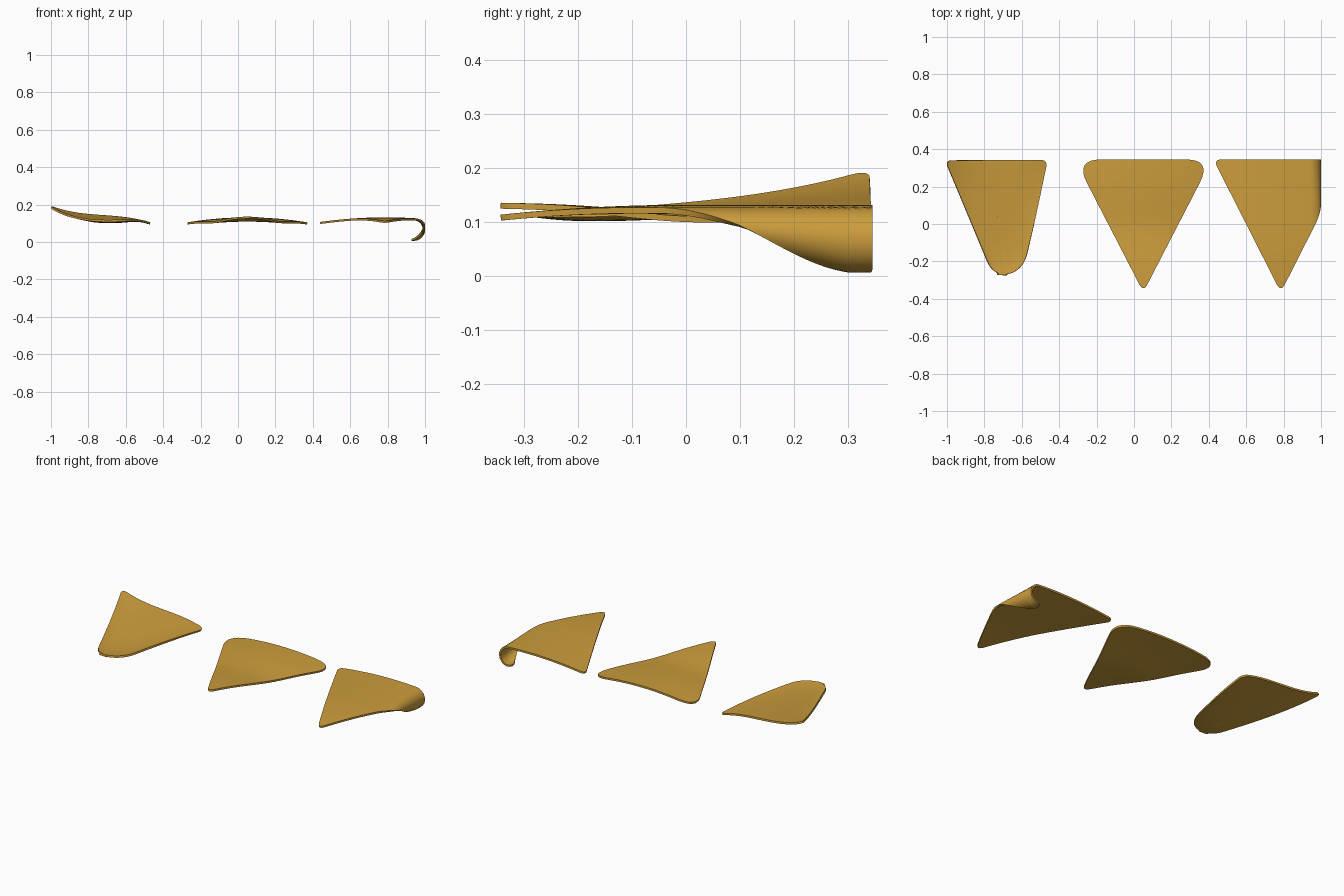
import bpy, math
from mathutils import Vector

if "Cube" in bpy.data.objects:
    bpy.data.objects.remove(bpy.data.objects["Cube"])

gold = bpy.data.materials.new("toasted corn")
gold.diffuse_color = (0.60, 0.335, 0.045, 1)
gold.use_nodes = True
gold.node_tree.nodes["Principled BSDF"].inputs["Base Color"].default_value = gold.diffuse_color


def outline(corners, step=0.018):
    """Round each (x, y, trim) corner with a small curve and subdivide the edges."""
    pts = []
    n = len(corners)
    for i in range(n):
        p = Vector(corners[i][:2])
        a = Vector(corners[i - 1][:2]) - p
        b = Vector(corners[(i + 1) % n][:2]) - p
        t = corners[i][2]
        s, e = p + a.normalized() * t, p + b.normalized() * t
        for k in range(9):
            f = k / 8
            pts.append(s * (1 - f) ** 2 + p * 2 * f * (1 - f) + e * f * f)
        q = Vector(corners[(i + 1) % n][:2])
        nxt = q + (p - q).normalized() * corners[(i + 1) % n][2]
        m = max(1, int((nxt - e).length / step))
        pts += [e.lerp(nxt, k / m) for k in range(1, m)]
    return pts


def chip(name, corners, shape, rings=26, thick=0.011):
    """Fill the outline with shrinking rings, bend it with shape(), add thickness."""
    edge = outline(corners)
    n = len(edge)
    c = sum(edge, Vector((0, 0))) / n
    verts = [shape(c.x, c.y, 0)]
    for r in range(1, rings + 1):
        f = r / rings
        for p in edge:
            q = c.lerp(p, f)
            verts.append(shape(q.x, q.y, f))
    faces = []
    for i in range(n):
        j = (i + 1) % n
        faces.append((0, 1 + j, 1 + i))
        for r in range(rings - 1):
            a, b = 1 + r * n, 1 + (r + 1) * n
            faces.append((a + i, a + j, b + j, b + i))
    # outlines run clockwise, so flip to face upward
    faces = [f if k % rings == 0 else f[::1] for k, f in enumerate(faces)]
    me = bpy.data.meshes.new(name)
    me.from_pydata(verts, [], faces)
    me.materials.append(gold)
    ob = bpy.data.objects.new(name, me)
    bpy.context.collection.objects.link(ob)
    import bmesh
    bm = bmesh.new()
    bm.from_mesh(me)
    bmesh.ops.recalc_face_normals(bm, faces=bm.faces)
    if sum(f.normal.z * f.calc_area() for f in bm.faces) < 0:
        bmesh.ops.reverse_faces(bm, faces=bm.faces)
    bm.to_mesh(me)
    bm.free()
    mod = ob.modifiers.new("thickness", 'SOLIDIFY')
    mod.thickness = thick
    mod.offset = 0
    bpy.ops.object.select_all(action='DESELECT')
    ob.select_set(True)
    bpy.context.view_layer.objects.active = ob
    bpy.ops.object.modifier_apply(modifier=mod.name)
    bpy.ops.object.shade_smooth_by_angle(angle=math.radians(50))


# scooped chip: raised back corner, shallow bowl at the rounded tip
def scoop(x, y, f):
    v = min(1, max(0, (y + 0.275) / 0.615))
    u = (-0.47 - x) / 0.53
    e = 0.003 + 0.18 * u - 0.30 * u * u + 0.21 * u ** 3
    return (x, y, 0.095 + v * e + 0.018 * f ** 4 * (1 - v))


# gently arched chip with a lifted tip
def arch(x, y, f):
    return (x, y, 0.126 - 0.26 * (x - 0.05) ** 2
            - 0.012 * math.exp(-((y + 0.02) / 0.16) ** 2) + 0.004 * max(0, -y / 0.34))


# arched chip whose back right corner curls under
def curl(x, y, f):
    z = 0.126 - 0.20 * (min(x, 0.94) - 0.79) ** 2 - 0.018 * max(0, -y / 0.34) ** 2
    s, r = x - 0.94, 0.055
    if s > 0:
        amount = 0.6 + 0.4 * min(1, max(0, (y - 0.1) / 0.2))
        z -= amount * r * (1 - math.cos(min(s / r, math.pi)))
        x = 0.94 + r * math.sin(s / r)
    return (x, y, z)


chip("scooped_chip", [(-1.01, 0.34, 0.04), (-0.463, 0.343, 0.04), (-0.522, 0.05, 0.14),
                      (-0.60, -0.28, 0.13), (-0.755, -0.27, 0.075)], scoop)
chip("arched_chip", [(-0.315, 0.345, 0.14), (0.415, 0.345, 0.14), (0.05, -0.365, 0.05)], arch)
chip("curled_chip", [(0.425, 0.345, 0.045), (1.145, 0.345, 0.06), (0.785, -0.365, 0.05)], curl)
